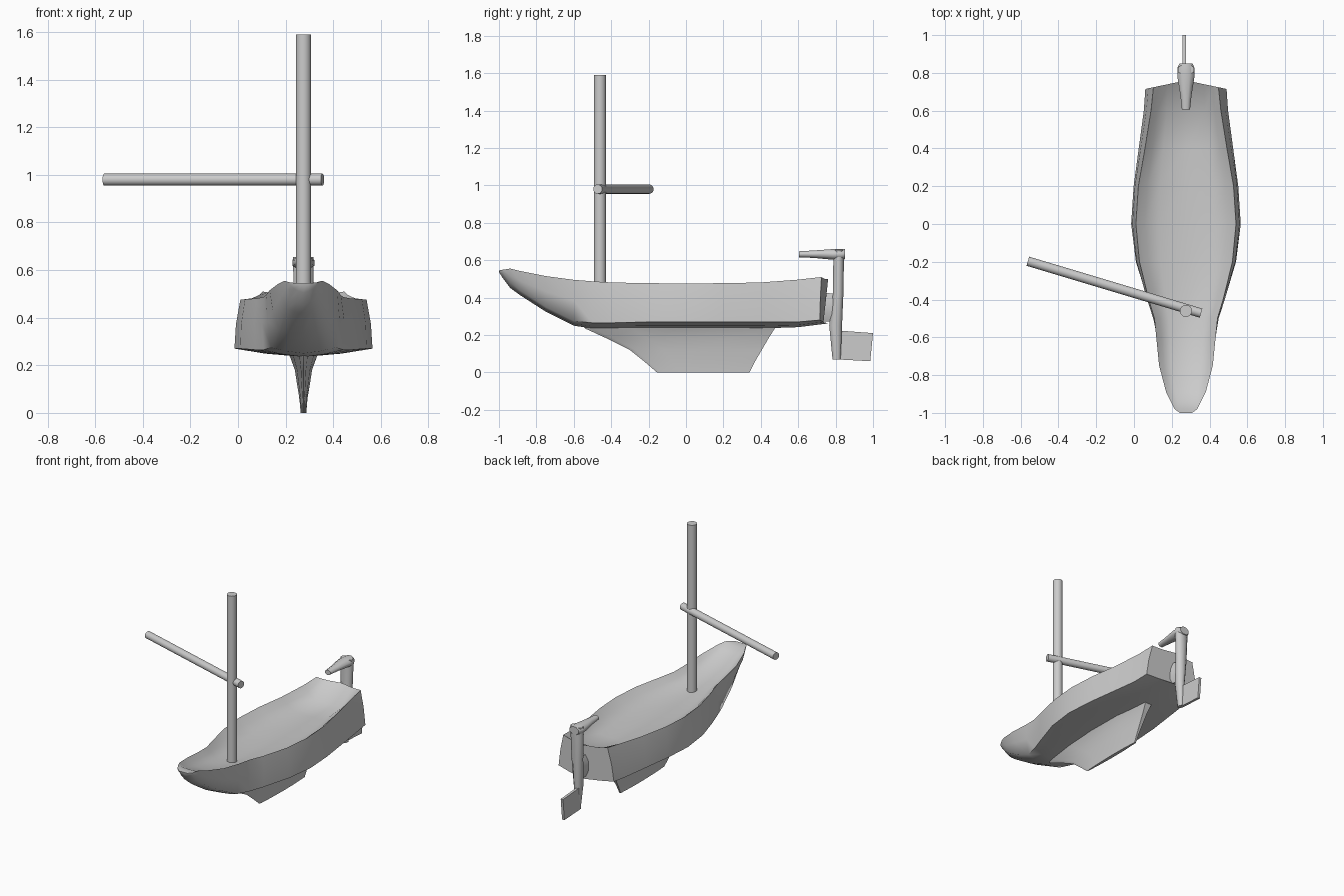
import bpy, bmesh, math
from mathutils import Vector

if "Cube" in bpy.data.objects:
    bpy.data.objects.remove(bpy.data.objects["Cube"])

CX = 0.275  # centreline of the boat


def finish(name, bm, angle):
    bmesh.ops.recalc_face_normals(bm, faces=bm.faces)
    me = bpy.data.meshes.new(name)
    bm.to_mesh(me)
    bm.free()
    ob = bpy.data.objects.new(name, me)
    bpy.context.collection.objects.link(ob)
    bpy.ops.object.select_all(action='DESELECT')
    ob.select_set(True)
    bpy.context.view_layer.objects.active = ob
    bpy.ops.object.shade_smooth_by_angle(angle=math.radians(angle))
    return ob


def loft(name, rings, angle=60):
    """Skin closed rings of equal length and cap both ends."""
    bm = bmesh.new()
    rows = [[bm.verts.new(p) for p in r] for r in rings]
    n = len(rows[0])
    for a, b in zip(rows, rows[1:]):
        for i in range(n):
            bm.faces.new((a[i], a[(i + 1) % n], b[(i + 1) % n], b[i]))
    bm.faces.new(rows[0])
    bm.faces.new(rows[-1])
    return finish(name, bm, angle)


def rod(name, a, b, r):
    a, b = Vector(a), Vector(b)
    bpy.ops.mesh.primitive_cylinder_add(vertices=24, radius=r, depth=(b - a).length,
                                        location=(a + b) / 2)
    ob = bpy.context.object
    ob.name = name
    ob.rotation_euler = (b - a).to_track_quat('Z', 'Y').to_euler()
    bpy.ops.object.shade_smooth_by_angle(angle=math.radians(40))


def hull_ring(y, d, dz, c, cz, bz, dip, bulge):
    half = [(d * .55, dz - dip * .95), (d * .82, dz - dip * .5), (d, dz),
            ((d + c) / 2 + .006, (dz + cz) / 2), (c, cz), (c * .55, cz * .4 + bz * .6)]
    pts = [(0, dz - dip)] + half + [(0, bz)] + [(-x, z) for x, z in reversed(half)]
    w = max(d, c)
    return [(CX + x, y + bulge * (1 - abs(x) / w), z) for x, z in pts]


# Hull with sunken deck: y, rim half width, rim z, chine half width, chine z,
# bottom z, deck depth, stern bulge
stations = [
    (-1.0, .032, .545, .02, .54, .536, 0, 0),
    (-.98, .06, .549, .04, .522, .505, .004, 0),
    (-.94, .08, .555, .055, .48, .452, .012, 0),
    (-.89, .105, .543, .07, .44, .415, .025, 0),
    (-.75, .142, .515, .105, .35, .325, .048, 0),
    (-.6, .157, .495, .135, .275, .25, .06, 0),
    (-.5, .167, .487, .167, .265, .235, .066, 0),
    (-.4, .197, .481, .202, .265, .235, .07, 0),
    (-.2, .246, .477, .265, .27, .235, .072, 0),
    (0, .265, .476, .29, .27, .235, .074, 0),
    (.2, .252, .477, .277, .27, .235, .075, 0),
    (.4, .217, .481, .25, .27, .235, .078, 0),
    (.6, .185, .496, .223, .27, .242, .085, 0),
    (.715, .172, .51, .215, .28, .262, .01, .045),
]
loft("hull", [hull_ring(*s) for s in stations])


# Keel: fin stacked from slices of z, front y, back y, half width
def keel_ring(z, f, b, w):
    half = [(w * .3, .04), (w * .75, .25), (w, .5), (w * .95, .75), (w * .45, 1)]
    pts = [(0, 0)] + half + [(-x, t) for x, t in reversed(half)]
    return [(CX + x, f + t * (b - f), z) for x, t in pts]


loft("keel", [keel_ring(*s) for s in (
    (0, -.155, .34, .012), (.06, -.225, .37, .017), (.12, -.3, .405, .027),
    (.18, -.42, .44, .036), (.235, -.54, .475, .056), (.26, -.56, .48, .07))])


# Rounded octagonal section used by rudder post, bracket and tiller
def octagon(u, v):
    return [(u * math.cos(a) * 1.06, v * math.sin(a) * 1.06)
            for a in (math.pi / 8 + i * math.pi / 4 for i in range(8))]


def post_ring(z, f, b, w):
    return [(CX + x, (f + b) / 2 + y, z) for x, y in octagon(w, (b - f) / 2)]


def tiller_ring(y, lo, hi, w):
    return [(CX + x, y, (lo + hi) / 2 + z) for x, z in octagon(w, (hi - lo) / 2)]


# Rudder post, its bracket on the transom, and tiller
loft("rudder_post", [post_ring(*s) for s in (
    (.07, .783, .827, .014), (.25, .765, .835, .03), (.42, .785, .842, .038),
    (.6, .787, .845, .044), (.655, .79, .845, .044))])
loft("rudder_bracket", [tiller_ring(*s) for s in (
    (.73, .27, .43, .03), (.765, .27, .425, .025), (.8, .27, .42, .022))])
loft("tiller", [tiller_ring(*s) for s in (
    (.605, .615, .648, .022), (.68, .612, .652, .03), (.785, .602, .66, .047),
    (.825, .6, .66, .047), (.85, .605, .66, .035))])

# Rudder blade
loft("rudder_blade", [[(CX - .01 + dx, y, z) for y, z in
                       ((.8, .07), (.985, .06), (1.0, .21), (.8, .225))]
                      for dx in (-.009, .009)], 40)

# Mast and swung-out boom
rod("mast", (CX, -.46, .40), (CX, -.46, 1.59), .032)
rod("boom", (-.562, -.197, .98), (.355, -.472, .98), .025)
